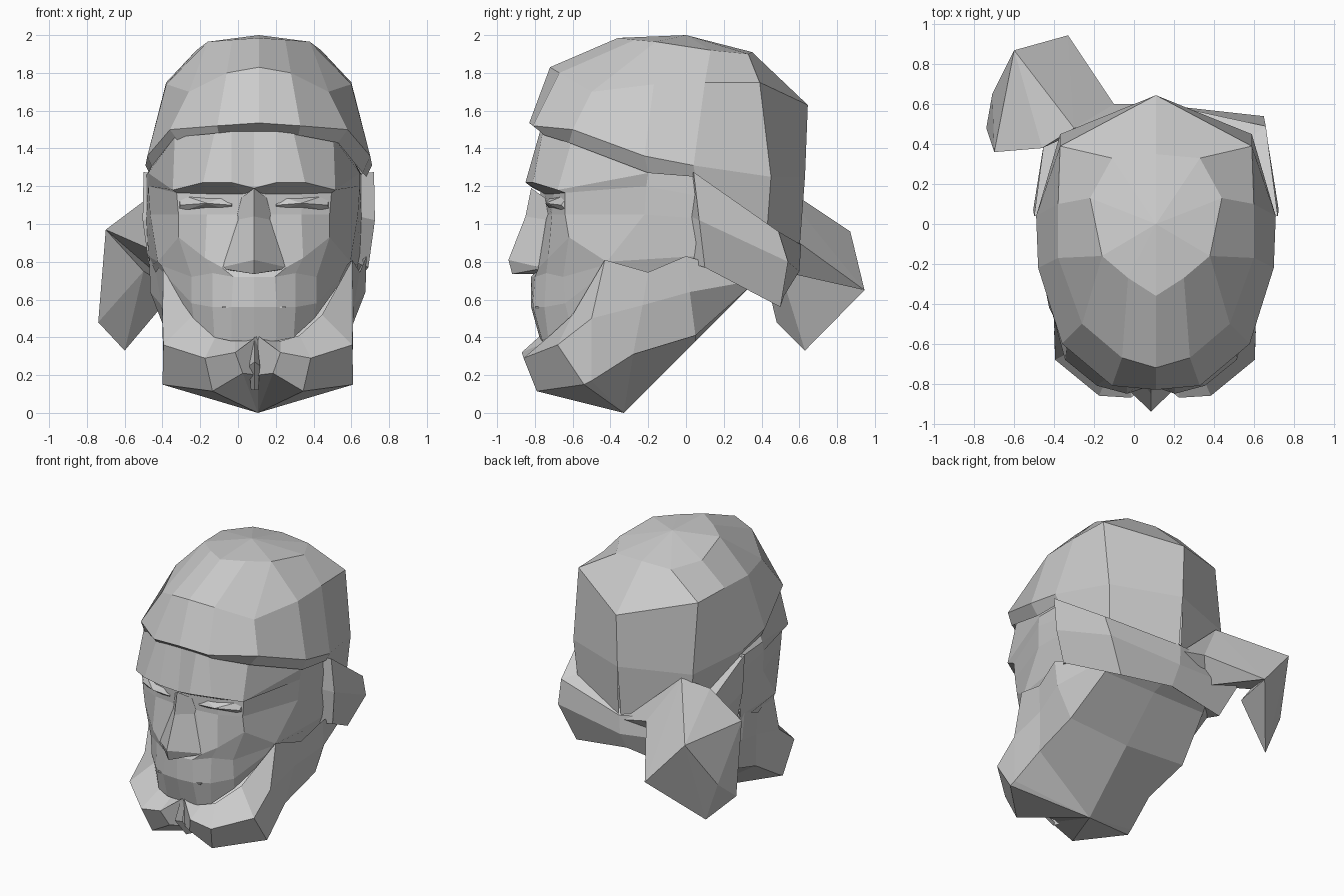
import bpy, bmesh

def finish(name, bm):
    bmesh.ops.recalc_face_normals(bm, faces=bm.faces)
    me = bpy.data.meshes.new(name)
    bm.to_mesh(me)
    bm.free()
    ob = bpy.data.objects.new(name, me)
    bpy.context.collection.objects.link(ob)
    return ob

def loft(name, cx, rows):
    """Skin half-sections (front centre outward), mirrored across x = cx."""
    bm, pool = bmesh.new(), {}
    def vert(p):
        key = tuple(round(c, 3) for c in p)
        if key not in pool:
            pool[key] = bm.verts.new(key)
        return pool[key]
    for s in (-1, 1):
        for a, b in zip(rows, rows[1:]):
            for i in range(len(a) - 1):
                vs = [vert((cx + s * x, y, z)) for x, y, z in (a[i], a[i + 1], b[i + 1], b[i])]
                vs = list(dict.fromkeys(vs))
                if len(vs) > 2 and not bm.faces.get(vs):
                    bm.faces.new(vs)
    return finish(name, bm)

def hull(name, pts):
    bm = bmesh.new()
    for p in pts:
        bm.verts.new(p)
    r = bmesh.ops.convex_hull(bm, input=bm.verts)
    bmesh.ops.delete(bm, geom=[v for v in r["geom_interior"] if v.is_valid], context='VERTS')
    return finish(name, bm)

# Head wrap: folded rim, side wall, crown
apex = (0, 0, 2.0)
loft("head_wrap", 0.11, [
    [(0, -.76, 1.48), (.21, -.75, 1.47), (.42, -.62, 1.43), (.55, -.2, 1.27), (.57, .05, 1.25), (.46, .43, .98), (.01, .6, .85)],
    [(0, -.83, 1.535), (.22, -.81, 1.52), (.47, -.6, 1.5), (.59, -.22, 1.36), (.6, .04, 1.31), (.48, .45, 1.25), (0, .63, 1.25)],
    [(0, -.72, 1.83), (.17, -.67, 1.80), (.37, -.5, 1.70), (.49, -.17, 1.74), (.49, .1, 1.75), (.48, .39, 1.75), (0, .645, 1.63)],
    [(0, -.36, 1.985), (.14, -.27, 1.975), (.27, -.16, 1.965), (.27, -.16, 1.965), (.33, .13, 1.92), (.22, .33, 1.90), (0, .35, 1.91)],
    [apex] * 7])

# Face: forehead, brow, eye recess, cheeks, upper lip, mouth
loft("face", 0.085, [
    [(0, -.77, 1.5), (.12, -.77, 1.5), (.21, -.76, 1.48), (.42, -.6, 1.46), (.53, -.2, 1.33), (.54, .06, 1.28)],
    [(0, -.81, 1.19), (.12, -.85, 1.22), (.27, -.81, 1.22), (.43, -.68, 1.18), (.56, -.2, 1.27), (.57, .06, 1.26)],
    [(0, -.77, 1.17), (.06, -.75, 1.16), (.25, -.70, 1.16), (.41, -.64, 1.165), (.56, -.21, 1.2), (.57, .06, 1.15)],
    [(0, -.77, 1.05), (.09, -.73, 1.05), (.25, -.71, 1.05), (.4, -.64, 1.05), (.55, -.22, 1.05), (.57, .06, 1.03)],
    [(0, -.78, .77), (.17, -.78, .77), (.26, -.73, .82), (.4, -.62, .93), (.51, -.42, .8), (.56, .06, .83)],
    [(0, -.82, .72), (.11, -.80, .72), (.22, -.74, .74), (.33, -.65, .72), (.49, -.44, .78), (.55, .06, .78)],
    [(0, -.82, .56), (.12, -.81, .56), (.22, -.75, .56), (.33, -.64, .58), (.46, -.46, .72), (.53, .06, .72)],
    [(0, -.77, .38), (.12, -.76, .38), (.21, -.73, .4), (.32, -.62, .5), (.45, -.46, .68), (.52, .06, .7)]])

# Nose wedge
loft("nose", 0.085, [
    [(0, -.82, 1.19), (.09, -.72, 1.12)],
    [(0, -.85, 1.04), (.1, -.72, 1.02)],
    [(0, -.94, .81), (.175, -.77, .77)],
    [(0, -.92, .735), (.175, -.76, .765)],
    [(0, -.80, .735), (.16, -.75, .76)]])

# Eyelids: thin wedges set under the brow
for side, s in (("left", -1), ("right", 1)):
    hull("eyelid_" + side, [(.085 + s * x, y, z) for x, y, z in (
        (.1, -.70, 1.16), (.4, -.62, 1.16), (.12, -.74, 1.10), (.25, -.745, 1.11),
        (.39, -.66, 1.10), (.1, -.70, 1.06), (.4, -.62, 1.06))])

# Mouth slits
for side, x in (("left", -.055), ("right", .225)):
    bpy.ops.mesh.primitive_cube_add(size=1, location=(x, -.785, .558))
    ob = bpy.context.object
    ob.name = "mouth_slit_" + side
    ob.scale = (.06, .03, .008)

# Beard: top ledge, outer rim, lower front, underside to the keel
keel = (0, -.33, 0)
loft("beard", 0.105, [
    [(0, -.74, .41), (.12, -.73, .38), (.22, -.72, .41), (.34, -.6, .52), (.5, -.43, .81), (.54, -.2, .745)],
    [(0, -.77, .41), (.12, -.87, .32), (.28, -.86, .29), (.5, -.68, .36), (.505, -.5, .5), (.51, -.23, .57)],
    [(0, -.76, .2), (.08, -.82, .21), (.24, -.79, .115), (.505, -.54, .15), (.5, -.5, .17), (.47, -.28, .31)],
    [keel] * 6])
loft("chin_strip", 0.088, [
    [(0, -.77, .415), (.012, -.75, .4)],
    [(0, -.85, .27), (.028, -.8, .25)],
    [(0, -.72, .12), (.02, -.68, .12)]])

# Jaw: side panel running back from the beard and under the head
loft("jaw", 0.105, [
    [(.54, -.2, .745), (.51, -.23, .57), (.47, -.28, .31), keel],
    [(.575, .0, .83), (.57, .02, .64), (.48, .05, .41), (0, .05, .38)],
    [(.54, .1, .8), (.5, .3, .69), (.42, .33, .66), (0, .33, .66)],
    [(.5, .3, .85), (.45, .4, .8), (.38, .45, .75), (0, .5, .72)]])

# Wrap over the ears and round the nape
loft("nape_band", 0.11, [
    [(.47, .03, 1.25), (.57, .05, 1.25), (.45, .42, 1.0), (0, .58, .92)],
    [(.49, .03, 1.26), (.61, .04, 1.275), (.55, .49, .96), (0, .61, .89)],
    [(.49, .0, 1.05), (.615, .07, 1.02), (.54, .54, .8), (0, .6, .75)],
    [(.5, .0, .8), (.58, .1, .77), (.42, .5, .56), (0, .52, .62)],
    [(.5, .03, .8), (.5, .1, .8), (.38, .42, .67), (0, .45, .68)]])

# Knotted tails at the back
top, tip, side = (-.6, .87, .96), (-.33, .945, .65), (-.7, .36, .97)
root = [(-.1, .6, .9), (-.3, .48, 1.22), (-.2, .5, .75)]
hull("knot", root + [(.09, .6, .86), (-.1, .4, .9)])
hull("tail_upper", root + [(-.46, .38, 1.15), side, top, tip])
hull("tail_hanging", [side, top, tip, (-.6, .63, .33), (-.74, .48, .48), (-.71, .65, .62), (-.5, .5, .75)])
